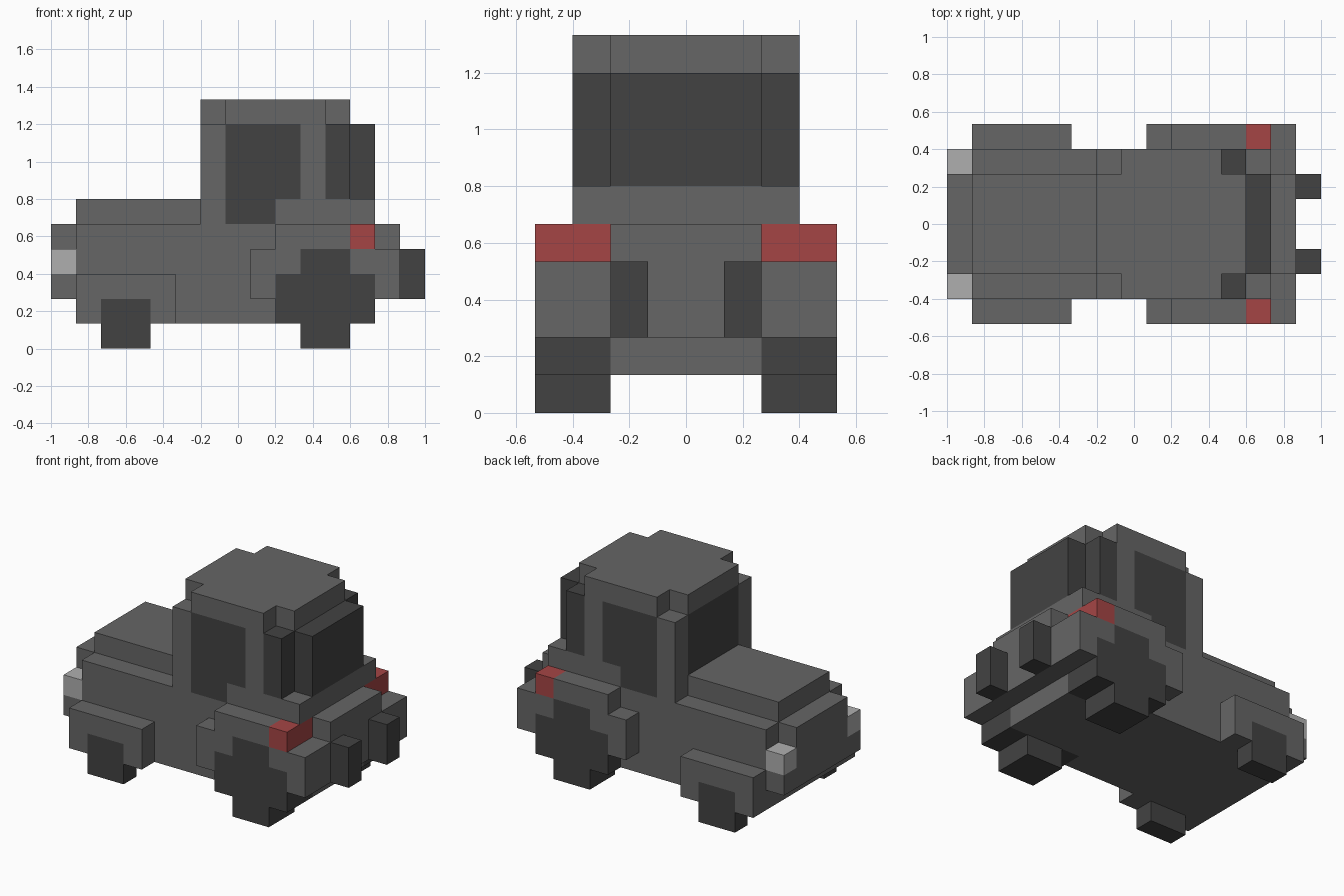
import bpy, bmesh
from mathutils import Vector

cube = bpy.data.objects.get("Cube")
if cube:
    bpy.data.objects.remove(cube, do_unlink=True)

U = 2 / 15  # size of one block


def material(name, r, g, b):
    m = bpy.data.materials.new(name)
    m.diffuse_color = (r, g, b, 1)
    m.use_nodes = True
    bsdf = next(n for n in m.node_tree.nodes if n.type == 'BSDF_PRINCIPLED')
    bsdf.inputs["Base Color"].default_value = (r, g, b, 1)
    return m


GREY = material("body grey", 0.133, 0.133, 0.133)
DARK = material("dark grey", 0.055, 0.055, 0.055)
LIGHT = material("light grey", 0.430, 0.430, 0.430)
RED = material("lamp red", 0.376, 0.060, 0.060)


def rect(x0, z0, x1, z1):
    return [(x0, z0), (x1, z0), (x1, z1), (x0, z1)]


def part(name, mat, profile, y0, y1, mirror=True):
    """Extrude an (x, z) outline, given in blocks, from y0 to y1."""
    bm = bmesh.new()
    verts = [bm.verts.new(((x - 7.5) * U, (y0 - 4) * U, z * U)) for x, z in profile]
    face = bm.faces.new(verts)
    new = bmesh.ops.extrude_face_region(bm, geom=[face])["geom"]
    bmesh.ops.translate(bm, vec=Vector((0, (y1 - y0) * U, 0)),
                        verts=[v for v in new if isinstance(v, bmesh.types.BMVert)])
    bmesh.ops.recalc_face_normals(bm, faces=bm.faces)
    mesh = bpy.data.meshes.new(name)
    bm.to_mesh(mesh)
    bm.free()
    mesh.materials.append(mat)
    obj = bpy.data.objects.new(name, mesh)
    bpy.context.scene.collection.objects.link(obj)
    if mirror:
        mod = obj.modifiers.new("Mirror", 'MIRROR')
        mod.use_axis = (False, True, False)
        mod.use_mirror_merge = False
    return obj


# Central body with nose, hood and tail
part("body", GREY, [(0, 2), (1, 2), (1, 1), (13, 1), (13, 2), (14, 2), (14, 5),
                    (13, 5), (13, 6), (1, 6), (1, 5), (0, 5)], 2, 6, False)

# Cab: windshield to rear window, then the stepped roof
part("cab_glass", DARK, rect(6, 6, 13, 9), 2, 6, False)
part("roof", GREY, rect(6, 9, 12, 10), 2, 6, False)
part("roof_sides", GREY, rect(7, 9, 11, 10), 1, 2)

# Side walls with window pillars
part("side_walls", GREY, [(1, 1), (9, 1), (9, 2), (14, 2), (14, 4), (12, 4), (12, 5),
                          (13, 5), (13, 6), (11, 6), (11, 9), (10, 9), (10, 6), (9, 6),
                          (9, 5), (7, 5), (7, 9), (6, 9), (6, 5), (1, 5)], 1, 2)
part("door_windows", DARK, [(7, 5), (9, 5), (9, 6), (10, 6), (10, 9), (7, 9)], 1, 2)
part("rear_quarter_windows", DARK, rect(11, 6, 12, 9), 1, 2)

# Lamps
part("headlights", LIGHT, rect(0, 3, 1, 4), 1, 2)
part("headlight_mounts", GREY, rect(0, 2, 1, 3), 1, 2)
part("tail_lights", RED, rect(12, 4, 13, 5), 0, 2)

# Small wheels and their fenders
part("small_wheels", DARK, rect(2, 0, 4, 2), 0, 1)
part("small_fenders", GREY, [(1, 1), (2, 1), (2, 2), (4, 2), (4, 1), (5, 1),
                             (5, 3), (1, 3)], 0, 1)

# Large wheels and their fenders
part("large_wheels", DARK, [(10, 0), (12, 0), (12, 1), (13, 1), (13, 3), (12, 3),
                            (12, 4), (10, 4), (10, 3), (9, 3), (9, 1), (10, 1)], 0, 2)
part("large_fenders", GREY, [(8, 2), (9, 2), (9, 3), (10, 3), (10, 4), (12, 4),
                             (12, 5), (9, 5), (9, 4), (8, 4)], 0, 1)
part("large_fender_tails", GREY, [(12, 3), (13, 3), (13, 2), (14, 2), (14, 4),
                                  (12, 4)], 0, 1)

# Blocks on the tail
part("tail_blocks", DARK, rect(14, 2, 15, 4), 2, 3)
